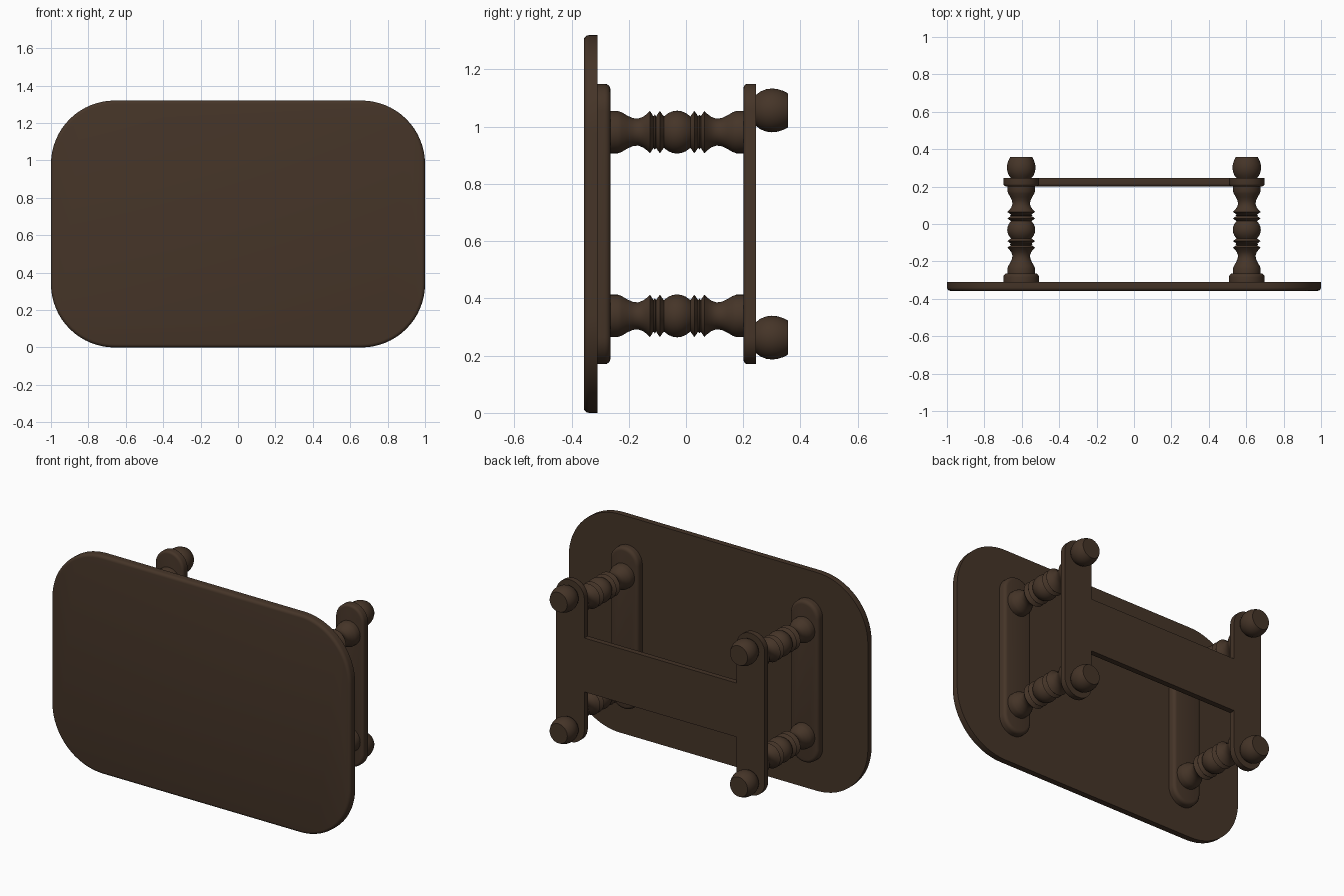
import bpy, bmesh, math

if "Cube" in bpy.data.objects:
    bpy.data.objects.remove(bpy.data.objects["Cube"])

CZ = 0.66      # height of the middle of the table
PX = 0.603     # sideways position of the leg pairs
PR = 0.095     # half width of battens and foot posts
PZ = 0.395     # centres of the round ends on battens and posts

wood = bpy.data.materials.new("dark_wood")
wood.diffuse_color = (0.060, 0.035, 0.021, 1)
wood.use_nodes = True
wood.node_tree.nodes["Principled BSDF"].inputs["Base Color"].default_value = wood.diffuse_color


def finish(bm, name):
    bmesh.ops.recalc_face_normals(bm, faces=bm.faces)
    mesh = bpy.data.meshes.new(name)
    bm.to_mesh(mesh)
    bm.free()
    ob = bpy.data.objects.new(name, mesh)
    bpy.context.collection.objects.link(ob)
    mesh.materials.append(wood)
    bpy.ops.object.select_all(action='DESELECT')
    ob.select_set(True)
    bpy.context.view_layer.objects.active = ob
    bpy.ops.object.shade_smooth_by_angle(angle=math.radians(35))
    return ob


def arc(cx, cz, r, a0, a1, n=16):
    angles = [math.radians(a0 + (a1 - a0) * i / n) for i in range(n + 1)]
    return [(cx + r * math.cos(a), cz + r * math.sin(a)) for a in angles]


def board(name, outline, y_round, y_sharp, radius):
    """Extrude an (x, z) outline along y and round the rim at y_round."""
    bm = bmesh.new()
    a = [bm.verts.new((x, y_round, z + CZ)) for x, z in outline]
    b = [bm.verts.new((x, y_sharp, z + CZ)) for x, z in outline]
    face = bm.faces.new(a)
    bm.faces.new(b[::-1])
    n = len(a)
    for i in range(n):
        j = (i + 1) % n
        bm.faces.new((a[i], b[i], b[j], a[j]))
    bmesh.ops.recalc_face_normals(bm, faces=bm.faces)
    bmesh.ops.bevel(bm, geom=list(face.edges), offset=radius, segments=4,
                    profile=0.5, affect='EDGES')
    return finish(bm, name)


def turning(name, profile, x, z, sides=40):
    """Lathe a (y, radius) profile about an axis along y."""
    bm = bmesh.new()
    rings = []
    for y, r in profile:
        rings.append([bm.verts.new((x + r * math.cos(math.tau * k / sides), y,
                                    z + r * math.sin(math.tau * k / sides)))
                      for k in range(sides)])
    for p, q in zip(rings, rings[1:]):
        for k in range(sides):
            m = (k + 1) % sides
            bm.faces.new((p[k], p[m], q[m], q[k]))
    bm.faces.new(rings[0])
    bm.faces.new(rings[-1])
    return finish(bm, name)


# Table top with large rounded corners
R = 0.34
top = []
for sx, sz, a in ((1, 1, 0), (-1, 1, 90), (-1, -1, 180), (1, -1, 270)):
    top += arc(sx * (1 - R), sz * (CZ - R), R, a, a + 90)
board("table_top", top, -0.357, -0.309, 0.018)

# Battens under the top
for side, s in (("left", -1), ("right", 1)):
    pill = arc(s * PX, PZ, PR, 0, 180) + arc(s * PX, -PZ, PR, 180, 360)
    board("batten_" + side, pill, -0.264, -0.309, 0.02)

# H-shaped foot frame: two round-ended posts joined by a wide stretcher
xi, hs = PX - PR, 0.163
half = [(xi, hs)] + arc(PX, PZ, PR, 180, 0) + arc(PX, -PZ, PR, 0, -180) + [(xi, -hs)]
board("foot_frame", half + [(-x, -z) for x, z in half], 0.201, 0.245, 0.015)

# Half of the turned leg profile: distance from middle, radius
leg_half = [(0, .075), (.015, .073), (.03, .067), (.041, .059), (.046, .055),
            (.051, .061), (.060, .074), (.069, .062), (.073, .055),
            (.078, .061), (.083, .055), (.087, .062), (.095, .074),
            (.105, .064), (.12, .053), (.137, .047), (.155, .049),
            (.175, .058), (.193, .069), (.207, .074), (.233, .074)]
MID = -0.031
leg = [(MID - d, r) for d, r in leg_half[:0:-1]] + [(MID + d, r) for d, r in leg_half]

# Barrel-shaped foot profile
foot = [(.243, .053), (.26, .066), (.28, .074), (.30, .0765), (.32, .0745),
        (.34, .068), (.357, .059)]

for side, s in (("left", -1), ("right", 1)):
    for end, t in (("lower", -1), ("upper", 1)):
        turning(f"leg_{side}_{end}", leg, s * PX, CZ + t * 0.321)
        turning(f"foot_{side}_{end}", foot, s * PX, CZ + t * 0.397)
